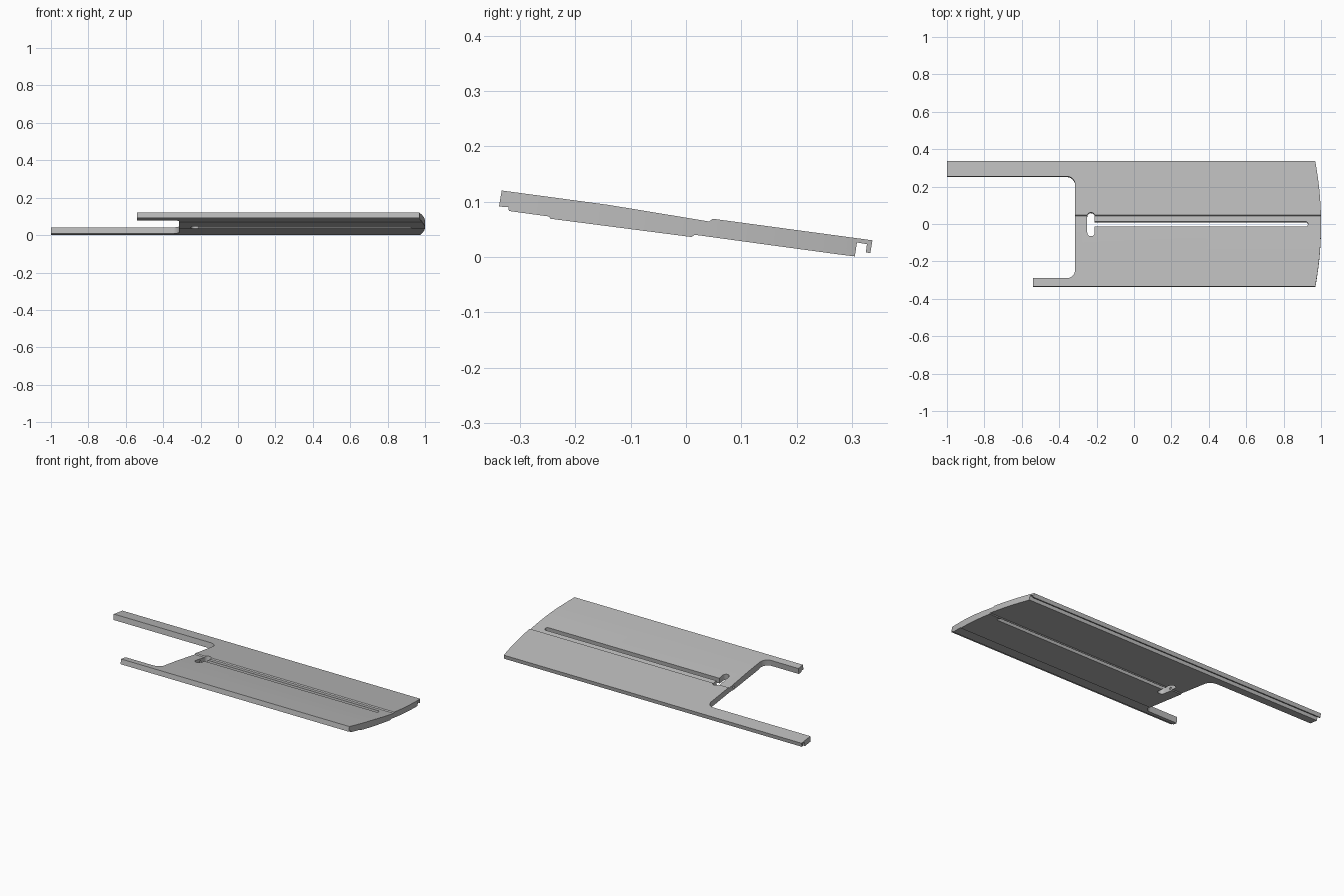
import bpy, bmesh, math
from mathutils import Vector

cube = bpy.data.objects.get("Cube")
if cube:
    bpy.data.objects.remove(cube, do_unlink=True)

grey = bpy.data.materials.new("plain grey")
grey.use_nodes = True
grey.diffuse_color = (0.5, 0.5, 0.5, 1)
grey.node_tree.nodes["Principled BSDF"].inputs["Base Color"].default_value = (0.5, 0.5, 0.5, 1)

SLOPE = 0.1343
NORMAL = Vector((0, SLOPE, 1)).normalized()


def prism(name, points, sweep):
    """Extrude a closed loop of 3D points along a vector."""
    bm = bmesh.new()
    face = bm.faces.new([bm.verts.new(p) for p in points])
    ext = bmesh.ops.extrude_face_region(bm, geom=[face])
    bmesh.ops.translate(bm, vec=sweep, verts=[v for v in ext["geom"] if isinstance(v, bmesh.types.BMVert)])
    bmesh.ops.recalc_face_normals(bm, faces=bm.faces)
    mesh = bpy.data.meshes.new(name)
    bm.to_mesh(mesh)
    bm.free()
    mesh.materials.append(grey)
    obj = bpy.data.objects.new(name, mesh)
    bpy.context.collection.objects.link(obj)
    return obj


def plan_prism(name, outline):
    """Extrude a plan outline square to the sloping plate."""
    pts = [Vector((x, y, 0.075 - SLOPE * y)) - NORMAL * 0.2 for x, y in outline]
    return prism(name, pts, NORMAL * 0.4)


def arc(cx, cy, r, start, end, n=12):
    angles = [math.radians(start + (end - start) * i / n) for i in range(n + 1)]
    return [(cx + r * math.cos(a), cy + r * math.sin(a)) for a in angles]


def cut(target, cutter, operation):
    cutter.hide_render = True
    mod = target.modifiers.new("cut", "BOOLEAN")
    mod.operation, mod.solver, mod.object = operation, "EXACT", cutter
    bpy.context.view_layer.objects.active = target
    bpy.ops.object.modifier_apply(modifier=mod.name)
    bpy.data.objects.remove(cutter, do_unlink=True)


# Sloping plate section: stepped top, ledge at the front, hooked lip at the back
section = [(-0.333, 0.12), (-0.14, 0.094), (0.042, 0.064), (0.048, 0.069),
           (0.337, 0.03), (0.333, 0.007), (0.325, 0.008), (0.327, 0.023),
           (0.309, 0.026), (0.305, 0.001), (0.28, 0.004), (0.14, 0.023),
           (0.016, 0.04), (0.01, 0.036), (-0.245, 0.069), (-0.247, 0.073),
           (-0.32, 0.083), (-0.321, 0.09), (-0.338, 0.091)]
plate = prism("slotted_plate", [(-1.1, y, z) for y, z in section], (2.2, 0, 0))

# Plan outline: bowed right end, rounded notch between two unequal arms
R = 1.83
bow = arc(1 - R, 0, R, -13, 13, 32)
notch = arc(-0.36, 0.21, 0.045, 90, 0) + arc(-0.36, -0.245, 0.045, 0, -90)
outline = bow + [(-1, 0.42), (-1, 0.255)] + notch + [(-0.54, -0.29), (-0.54, -0.42)]
cut(plate, plan_prism("outline_cutter", outline), "INTERSECT")

# Long slot with a rounded end, and its cross slot
slot = arc(0.917, 0, 0.0135, -90, 90) + [(-0.23, 0.0135), (-0.23, -0.0135)]
cut(plate, plan_prism("slot_cutter", slot), "DIFFERENCE")
cross = arc(-0.23, 0.042, 0.02, 0, 180) + arc(-0.23, -0.045, 0.02, 180, 360)
cut(plate, plan_prism("cross_slot_cutter", cross), "DIFFERENCE")

# Small hole from the notch wall into the cross slot
hole = [(-0.4, y, z) for y, z in arc(0, 0.053, 0.007, 0, 330, 11)]
cut(plate, prism("hole_cutter", hole, (0.17, 0, 0)), "DIFFERENCE")

plate.select_set(True)
bpy.context.view_layer.objects.active = plate
bpy.ops.object.shade_smooth_by_angle(angle=math.radians(20))
